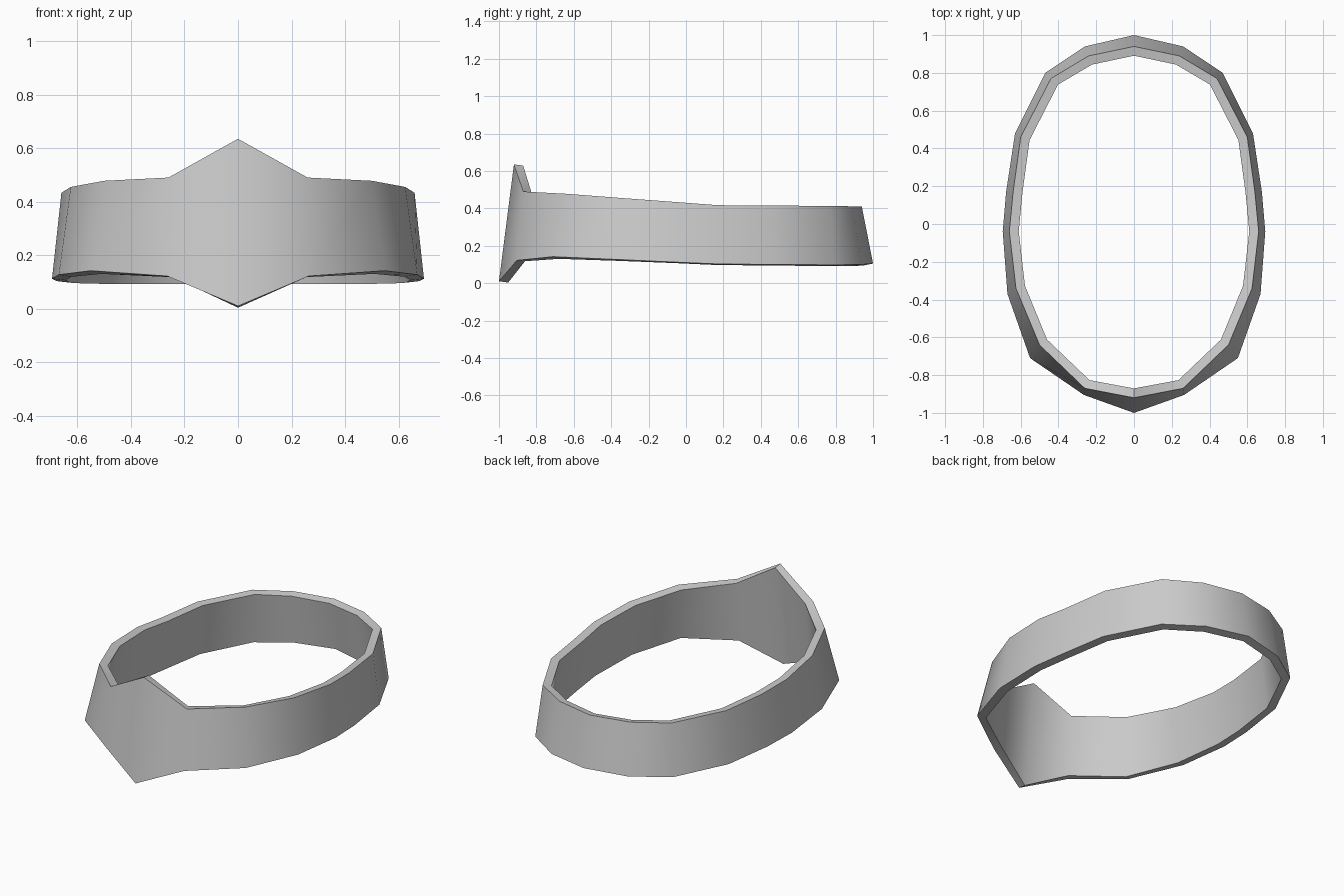
import bpy, bmesh
from math import radians
from mathutils import Vector

cube = bpy.data.objects.get("Cube")
if cube:
    bpy.data.objects.remove(cube)

WALL = 0.05

# Half outline from front to back: lower edge (x, y, z), upper edge (x, y, z)
half = [
    ((0, -1.0, 0.01), (0, -0.92, 0.635)),
    ((0.265, -0.905, 0.122), (0.26, -0.87, 0.49)),
    ((0.55, -0.71, 0.142), (0.5, -0.64, 0.478)),
    ((0.67, -0.37, 0.127), (0.625, -0.34, 0.455)),
    ((0.695, -0.04, 0.112), (0.66, -0.04, 0.433)),
    ((0.677, 0.17, 0.103), (0.64, 0.17, 0.417)),
    ((0.63, 0.48, 0.1), (0.6, 0.46, 0.415)),
    ((0.47, 0.8, 0.098), (0.44, 0.77, 0.413)),
    ((0.26, 0.94, 0.1), (0.24, 0.89, 0.411)),
    ((0, 1.0, 0.105), (0, 0.94, 0.41)),
]
half = [(Vector(a), Vector(b)) for a, b in half]
flip = Vector((-1, 1, 1))
ring = half + [(a * flip, b * flip) for a, b in half[-2:0:-1]]
n = len(ring)


def inward(i, edge):
    """Offset of the inner wall, square to the sloping outer wall."""
    along = ring[(i + 1) % n][edge] - ring[i - 1][edge]
    along.z = 0
    up = ring[i][1] - ring[i][0]
    return up.cross(along).normalized() * WALL


# Band: outer wall, rims and inner wall
bm = bmesh.new()
loops = []
for i, (low, high) in enumerate(ring):
    points = (low, high, high + inward(i, 1), low + inward(i, 0))
    loops.append([bm.verts.new(p) for p in points])
for i in range(n):
    a, b = loops[i], loops[(i + 1) % n]
    for j in range(4):
        k = (j + 1) % 4
        bm.faces.new((a[j], b[j], b[k], a[k]))
bmesh.ops.recalc_face_normals(bm, faces=bm.faces)
mesh = bpy.data.meshes.new("pointed_headband")
bm.to_mesh(mesh)
bm.free()
band = bpy.data.objects.new("pointed_headband", mesh)
bpy.context.collection.objects.link(band)

# Metal colour
metal = bpy.data.materials.new("light_grey")
metal.use_nodes = True
colour = (0.6, 0.6, 0.6, 1)
metal.diffuse_color = colour
metal.node_tree.nodes["Principled BSDF"].inputs["Base Color"].default_value = colour
mesh.materials.append(metal)

# Smooth walls with crisp rims
bpy.ops.object.select_all(action="DESELECT")
band.select_set(True)
bpy.context.view_layer.objects.active = band
bpy.ops.object.shade_smooth_by_angle(angle=radians(45))
